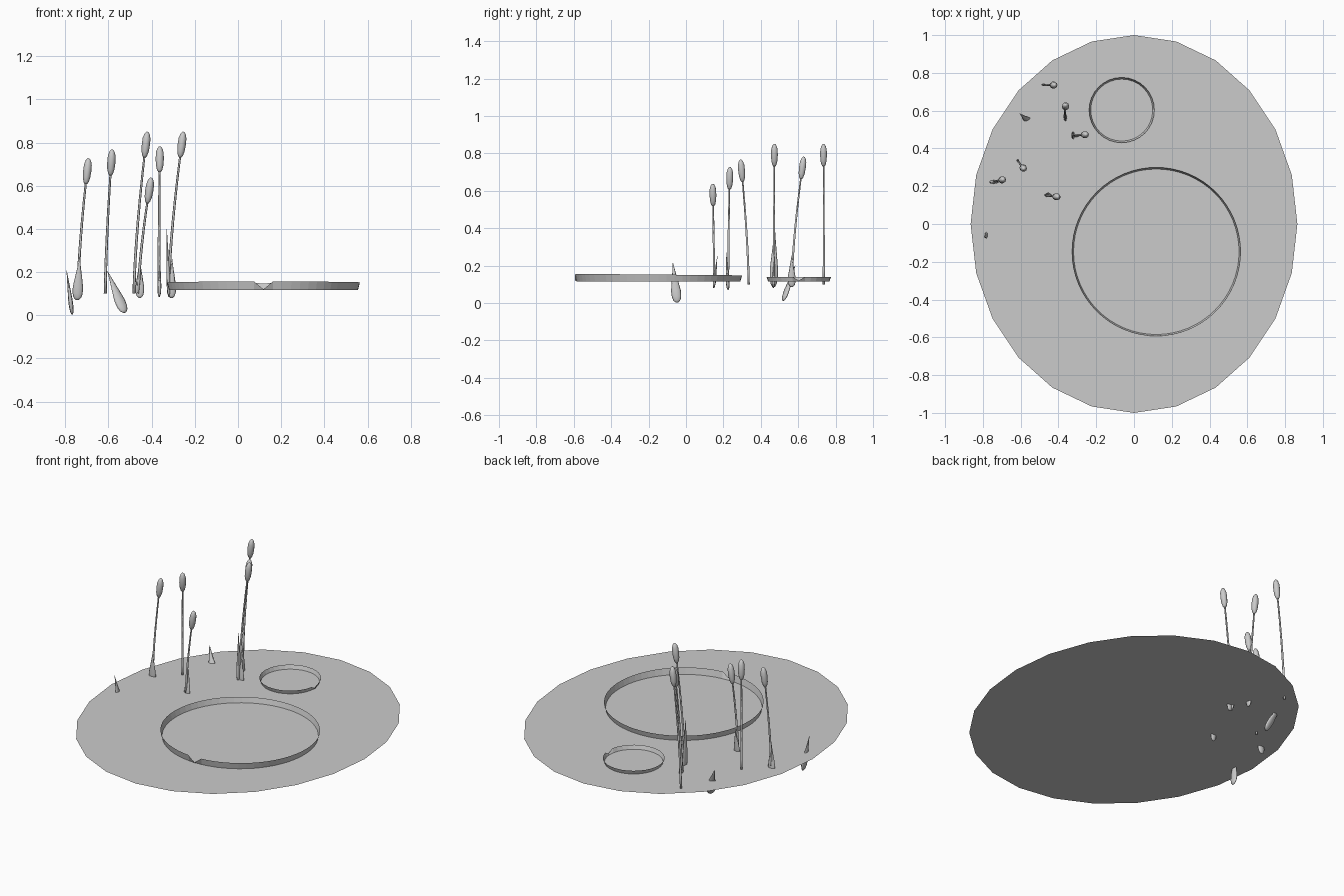
import bpy, bmesh, math
from mathutils import Vector

cube = bpy.data.objects.get("Cube")
if cube:
    bpy.data.objects.remove(cube, do_unlink=True)

grey = bpy.data.materials.new("plain grey")
grey.use_nodes = True
grey.diffuse_color = (0.6, 0.6, 0.6, 1)
grey.node_tree.nodes["Principled BSDF"].inputs["Base Color"].default_value = (0.6, 0.6, 0.6, 1)
WATER = 0.115


def finish(name, bm, smooth=False):
    mesh = bpy.data.meshes.new(name)
    bm.to_mesh(mesh)
    bm.free()
    mesh.materials.append(grey)
    obj = bpy.data.objects.new(name, mesh)
    bpy.context.collection.objects.link(obj)
    if smooth:
        for poly in mesh.polygons:
            poly.use_smooth = True
    return obj


def ring(bm, center, u, v, ru, rv, sides):
    """Add an elliptical loop of vertices around a centre."""
    return [bm.verts.new(center + u * ru * math.cos(t) + v * rv * math.sin(t))
            for t in (2 * math.pi * i / sides for i in range(sides))]


def bridge(bm, a, b):
    for i in range(len(a)):
        j = (i + 1) % len(a)
        bm.faces.new((a[i], a[j], b[j], b[i]))


def disc(name, x, y, z, rx, ry, sides):
    bm = bmesh.new()
    bm.faces.new(ring(bm, Vector((x, y, z)), Vector((1, 0, 0)), Vector((0, 1, 0)), rx, ry, sides))
    return finish(name, bm)


def rimmed_pad(name, x, y, radius, height, slope, sides, notch_angle):
    """Round pad with an upright, slightly flared rim dipping at one notch."""
    bm = bmesh.new()
    u, v = Vector((1, 0, 0)), Vector((0, 1, 0))
    low = ring(bm, Vector((x, y, WATER + 0.001)), u, v, radius - 0.009, radius - 0.009, sides)
    top = ring(bm, Vector((x, y, WATER + height)), u, v, radius, radius, sides)
    for vert in top:
        vert.co.z -= slope * (vert.co.y - y) / radius
    top[round(notch_angle / 360 * sides) % sides].co.z = WATER + 0.005
    bm.faces.new(low)
    bridge(bm, low, top)
    return finish(name, bm)


def tube(name, path, widths, sides, flat=1.0, side=Vector((1, 0, 0))):
    """Loft elliptical sections along a path; used for stalks, heads and leaves."""
    bm = bmesh.new()
    loops = []
    for i, p in enumerate(path):
        axis = (path[min(i + 1, len(path) - 1)] - path[max(i - 1, 0)]).normalized()
        u = (side - axis * side.dot(axis)).normalized()
        loops.append(ring(bm, p, u, axis.cross(u), widths[i], widths[i] * flat, sides))
    for a, b in zip(loops, loops[1:]):
        bridge(bm, a, b)
    bm.faces.new(loops[0][::-1])
    bm.faces.new(loops[-1])
    return finish(name, bm, True)


def cattail(number, base, tip):
    """Curved stalk that straightens towards a rounded seed head."""
    base, tip = Vector(base), Vector(tip)

    def point(t):
        bend = 1 - (1 - t) ** 1.7
        return Vector((base.x + (tip.x - base.x) * t ** 1.5,
                       base.y + (tip.y - base.y) * t ** 1.5,
                       base.z + (tip.z - base.z) * t))
    stalk = [point(i / 8 * 0.9) for i in range(9)]
    tube(f"cattail_stalk_{number}", stalk, [0.007 - 0.0003 * i for i in range(9)], 6)
    axis = (tip - point(0.7)).normalized()
    steps = (0, 0.08, 0.25, 0.5, 0.75, 0.92, 1)
    sizes = (0.006, 0.012, 0.017, 0.019, 0.018, 0.012, 0.004)
    tube(f"cattail_head_{number}", [tip - axis * 0.12 * (1 - s) for s in steps], sizes, 10)


def leaf(number, base, tip, width, side):
    """Flattened teardrop blade, broad near the base and pointed at the tip."""
    base, tip = Vector(base), Vector(tip)
    steps = (0, 0.06, 0.15, 0.3, 0.55, 0.8, 1)
    sizes = (0.3, 0.75, 0.97, 1, 0.65, 0.28, 0.03)
    tube(f"leaf_{number}", [base.lerp(tip, s) for s in steps],
         [width * s for s in sizes], 8, 0.4, Vector(side))


# Pond surface and the two rimmed pads
disc("pond_surface", 0, 0, WATER, 0.865, 1.0, 24)
rimmed_pad("large_pad", 0.118, -0.147, 0.447, 0.037, 0.004, 64, 270)
rimmed_pad("small_pad", -0.065, 0.603, 0.173, 0.025, 0, 32, 0)

# Small floating pads
for i, (x, y, r) in enumerate([(0.435, 0.435, 0.073), (-0.635, 0.425, 0.04), (-0.255, 0.357, 0.04),
                               (-0.772, 0.035, 0.036), (-0.41, -0.597, 0.04)], 1):
    disc(f"floating_pad_{i}", x, y, WATER + 0.003, r, r, 24)

# Cattails: base and tip of each
for i, (base, tip) in enumerate([
        ((-0.742, 0.225, 0.1), (-0.692, 0.235, 0.727)),
        ((-0.615, 0.335, 0.1), (-0.583, 0.292, 0.767)),
        ((-0.462, 0.15, 0.1), (-0.402, 0.143, 0.637)),
        ((-0.367, 0.565, 0.1), (-0.362, 0.63, 0.782)),
        ((-0.322, 0.47, 0.1), (-0.253, 0.473, 0.85)),
        ((-0.482, 0.737, 0.1), (-0.42, 0.735, 0.85))], 1):
    cattail(i, base, tip)

# Leaves: base, tip, half width and broad direction
ACROSS, DEEP = (1, 0, 0), (0, 1, 0)
for i, args in enumerate([
        ((-0.745, 0.225, 0.07), (-0.733, 0.215, 0.27), 0.024, ACROSS),
        ((-0.768, -0.047, 0.003), (-0.795, -0.07, 0.215), 0.026, DEEP),
        ((-0.525, 0.52, 0.012), (-0.605, 0.585, 0.205), 0.027, (1, 0.4, 0)),
        ((-0.365, 0.565, 0.085), (-0.36, 0.565, 0.255), 0.021, DEEP),
        ((-0.455, 0.148, 0.08), (-0.455, 0.168, 0.255), 0.02, ACROSS),
        ((-0.308, 0.467, 0.08), (-0.305, 0.473, 0.26), 0.02, ACROSS),
        ((-0.32, 0.468, 0.085), (-0.33, 0.475, 0.4), 0.022, DEEP)], 1):
    leaf(i, *args)
